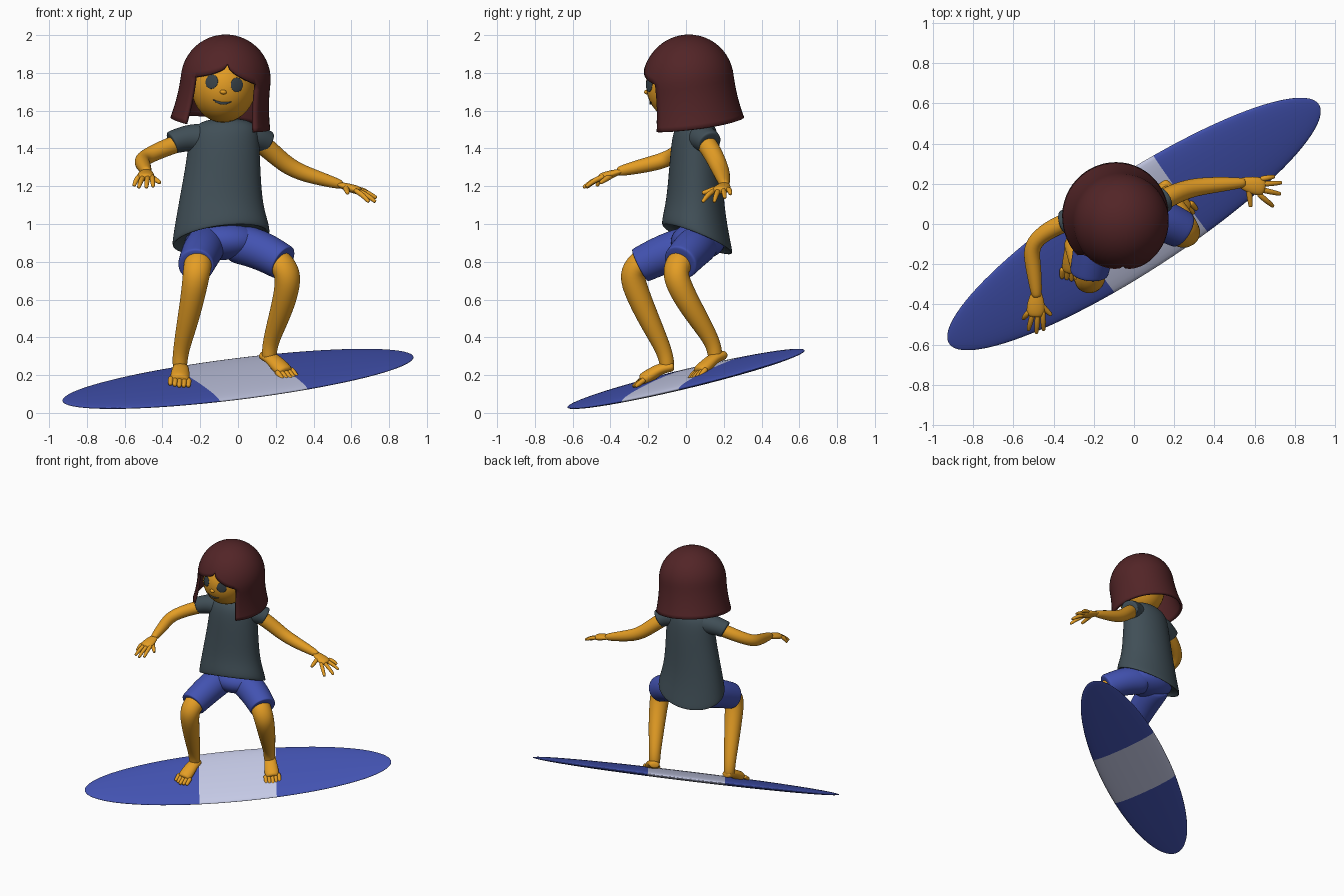
import bpy, bmesh, math
from mathutils import Vector, Matrix

cube = bpy.data.objects.get("Cube")
if cube:
    bpy.data.objects.remove(cube)


def material(name, rgb):
    m = bpy.data.materials.new(name)
    m.use_nodes = True
    m.diffuse_color = (*rgb, 1)
    m.node_tree.nodes["Principled BSDF"].inputs["Base Color"].default_value = (*rgb, 1)
    return m


BLUE = material("blue", (0.055, 0.085, 0.44))
PALE = material("pale lavender", (0.55, 0.58, 0.78))
GREY = material("slate grey", (0.052, 0.078, 0.095))
SKIN = material("golden skin", (0.78, 0.34, 0.018))
HAIR = material("dark auburn", (0.085, 0.018, 0.02))
DARK = material("charcoal", (0.04, 0.055, 0.065))
X, Y, Z = Vector((1, 0, 0)), Vector((0, 1, 0)), Vector((0, 0, 1))


def finish(bm, name, mats, subsurf=0, matrix=None):
    bmesh.ops.recalc_face_normals(bm, faces=bm.faces)
    for f in bm.faces:
        f.smooth = True
    me = bpy.data.meshes.new(name)
    bm.to_mesh(me)
    bm.free()
    for m in mats:
        me.materials.append(m)
    ob = bpy.data.objects.new(name, me)
    bpy.context.collection.objects.link(ob)
    if matrix:
        ob.matrix_world = matrix
    if subsurf:
        mod = ob.modifiers.new("smooth", "SUBSURF")
        mod.levels = mod.render_levels = subsurf
    return ob


def skin_rings(bm, rings):
    """Bridge vertex rings into a closed tube with capped ends."""
    n = len(rings[0])
    for a, b in zip(rings, rings[1:]):
        for i in range(n):
            bm.faces.new((a[i], a[(i + 1) % n], b[(i + 1) % n], b[i]))
    bm.faces.new(rings[0])
    bm.faces.new(rings[-1])


def tube_mesh(path, radii, ref=Z, squash=1.0, cap=0.5, sides=10):
    pts, radii = [Vector(p) for p in path], list(radii)
    first, last = (pts[0] - pts[1]).normalized(), (pts[-1] - pts[-2]).normalized()
    tans = [-first] + [(b - a).normalized() for a, b in zip(pts, pts[2:])] + [last]
    # extra end rings: a small cap value gives a blunt cuff, a larger one a rounded tip
    pts = [pts[0] + first * radii[0] * cap] + pts + [pts[-1] + last * radii[-1] * cap]
    tans = [tans[0]] + tans + [tans[-1]]
    radii = [radii[0] * 0.7] + radii + [radii[-1] * 0.7]
    bm, rings = bmesh.new(), []
    for p, t, r in zip(pts, tans, radii):
        side = t.cross(ref).normalized()
        up = side.cross(t)
        ring = []
        for i in range(sides):
            a = math.tau * i / sides
            ring.append(bm.verts.new(p + r * (side * math.cos(a) + up * squash * math.sin(a))))
        rings.append(ring)
    skin_rings(bm, rings)
    return bm


def tube(name, mat, path, radii, matrix=None, **kw):
    return finish(tube_mesh(path, radii, **kw), name, [mat], 2, matrix)


def ball(name, mat, centre, radii, matrix=None, turn=None):
    bm = bmesh.new()
    bmesh.ops.create_uvsphere(bm, u_segments=32, v_segments=20, radius=1)
    local = Matrix.Translation(centre) @ (turn or Matrix()) @ Matrix.Diagonal((*radii, 1))
    bmesh.ops.transform(bm, matrix=local, verts=bm.verts)
    return finish(bm, name, [mat], 0, matrix)


# Surfboard: tilted long ellipse with a pale band in the middle
along = Vector((0.839, 0.545, 0.118)).normalized()
normal = Vector((0.106, -0.38, 1)).normalized()
normal = (normal - along * normal.dot(along)).normalized()
middle, half, width, band = Vector((0, 0, 0.18)), 1.103, 0.257, 0.278
steps = sorted([half * math.sin(math.pi * i / 48) for i in range(-23, 24)] + [-band, band])
bm = tube_mesh([middle + along * s for s in steps],
               [width * math.sqrt(1 - (s / half) ** 2) for s in steps],
               ref=normal, squash=0.11, cap=0.1, sides=32)
for f in bm.faces:
    f.material_index = int(abs((f.calc_center_median() - middle).dot(along)) < band)
finish(bm, "surfboard", [BLUE, PALE])

# Shirt body: height, centre x, centre y, half width, half depth, hem slant
SHIRT = [(1.56, -.06, .05, .065, .055, 0), (1.54, -.06, .05, .14, .085, 0),
         (1.50, -.07, .05, .18, .115, 0), (1.42, -.075, .05, .19, .13, 0),
         (1.3, -.08, .05, .2, .14, 0), (1.1, -.095, .05, .225, .155, .4),
         (.97, -.09, .055, .255, .182, .9), (.92, -.09, .06, .262, .19, 1),
         (.915, -.09, .06, .25, .18, 1), (.96, -.09, .06, .22, .155, 1)]
bm, rings = bmesh.new(), []
for z, cx, cy, rx, ry, slant in SHIRT:
    ring = []
    for i in range(24):
        a = math.tau * i / 24
        dx, dy = rx * math.cos(a), ry * math.sin(a)
        ring.append(bm.verts.new((cx + dx, cy + dy, z + slant * (0.13 * dx - 0.4 * dy))))
    rings.append(ring)
skin_rings(bm, rings)
finish(bm, "shirt", [GREY], 2)

# Sleeves
tube("right_sleeve", GREY, [(-.13, .05, 1.45), (-.25, .04, 1.462), (-.34, .01, 1.435), (-.35, .007, 1.43)],
     [.085, .077, .066, .066], cap=0.02)
tube("left_sleeve", GREY, [(0, .06, 1.45), (.08, .085, 1.462), (.143, .122, 1.435), (.15, .126, 1.43)],
     [.085, .08, .07, .07], cap=0.02)

# Arms
tube("right_arm", SKIN, [(-.22, .05, 1.46), (-.37, 0, 1.41), (-.47, -.06, 1.365), (-.515, -.12, 1.335),
                         (-.5, -.22, 1.31), (-.485, -.35, 1.28)], [.05, .05, .045, .045, .042, .03])
tube("left_arm", SKIN, [(.06, .07, 1.47), (.16, .13, 1.4), (.27, .18, 1.295), (.4, .195, 1.25),
                        (.54, .205, 1.21)], [.055, .056, .05, .043, .028])


def hand(name, wrist, knuckles, across, tips, thumb):
    """Flat palm, four fingers fanned over the knuckle line, and a thumb."""
    w, k, c = Vector(wrist), Vector(knuckles), Vector(across)
    tube(name + "_palm", SKIN, [w, w.lerp(k, .5), k], [.028, .046, .05], squash=0.5)
    for i, tip in enumerate(tips):
        base, tip = k + c * (i - 1.5) / 1.5, Vector(tip)
        bend = base.lerp(tip, .55) + Z * .008
        tube(f"{name}_finger_{i + 1}", SKIN, [base, bend, tip], [.015, .015, .011], sides=8)
    root = w.lerp(k, .4)
    tube(name + "_thumb", SKIN, [root, root.lerp(Vector(thumb), .6), thumb], [.02, .016, .012], sides=8)


hand("right_hand", (-.485, -.34, 1.28), (-.49, -.44, 1.25), (.036, 0, 0),
     [(-.55, -.47, 1.205), (-.525, -.525, 1.195), (-.485, -.54, 1.195), (-.45, -.525, 1.2)],
     (-.415, -.45, 1.22))
hand("left_hand", (.53, .205, 1.21), (.63, .185, 1.18), (-.006, -.04, -.004),
     [(.695, .235, 1.16), (.73, .205, 1.14), (.725, .15, 1.12), (.69, .09, 1.12)],
     (.58, .09, 1.165))

# Shorts
ball("shorts_seat", BLUE, (-.08, .065, .91), (.2, .145, .1))
tube("right_shorts_leg", BLUE, [(-.16, .09, .9), (-.19, -.08, .86), (-.222, -.235, .785), (-.223, -.245, .78)],
     [.11, .112, .1, .1], ref=X, cap=0.02, sides=12)
tube("left_shorts_leg", BLUE, [(-.03, .08, .9), (.1, .04, .875), (.232, -.025, .8), (.24, -.03, .795)],
     [.11, .112, .1, .1], ref=X, cap=0.02, sides=12)

# Legs
tube("right_leg", SKIN, [(-.2, -.15, .835), (-.213, -.25, .79), (-.22, -.295, .735), (-.24, -.25, .61),
                         (-.272, -.18, .46), (-.305, -.11, .32), (-.308, -.1, .25)],
     [.075, .08, .076, .068, .058, .043, .043], ref=X)
tube("left_leg", SKIN, [(.16, .01, .83), (.235, -.045, .79), (.27, -.06, .725), (.25, -.005, .61),
                        (.212, .07, .49), (.17, .145, .37), (.165, .155, .3)],
     [.075, .08, .076, .068, .058, .043, .043], ref=X)


def foot(name, heel, ball_of_foot):
    h, b = Vector(heel), Vector(ball_of_foot)
    step = b - h
    side = step.cross(normal).normalized()
    tube(name, SKIN, [h, h.lerp(b, .35) + normal * .016, h.lerp(b, .7) + normal * .006, b],
         [.042, .046, .054, .055], ref=normal, squash=0.68, cap=0.3)
    for i in range(5):
        root = b + side * (i - 2) * .024
        tip = root + step.normalized() * (.062 - .007 * abs(i - 2)) - normal * .012
        tube(f"{name}_toe_{i + 1}", SKIN, [root, root.lerp(tip, .6), tip], [.016, .015, .012], sides=8)


foot("right_foot", (-.303, -.075, .245), (-.308, -.225, .178))
foot("left_foot", (.14, .195, .305), (.245, .075, .222))

# Head, in its own tilted frame
HEAD = (Matrix.Translation((-.065, .015, 1.765))
        @ Matrix.Rotation(math.radians(7), 4, 'Y') @ Matrix.Rotation(math.radians(7), 4, 'X'))
C, R = Vector((-.005, -.035, -.03)), Vector((.172, .195, .195))
tube("neck", SKIN, [(-.06, .045, 1.5), (-.062, .03, 1.56), (-.065, .015, 1.64)], [.062, .058, .06], ref=X)
ball("head", SKIN, C, R, HEAD)


def on_face(x, z):
    """Point and outward normal on the front of the head."""
    u, w = x / R.x, (z - C.z) / R.z
    v = -math.sqrt(1 - u * u - w * w)
    return (Vector((C.x + x, C.y + R.y * v, z)), Vector((u / R.x, v / R.y, w / R.z)).normalized())


for label, x in (("right", -.067), ("left", .067)):
    p, n = on_face(x, .005)
    ball(label + "_eye", DARK, p, (.036, .038, .006), HEAD, n.to_track_quat('Z', 'Y').to_matrix().to_4x4())
ball("nose", SKIN, on_face(0, -.04)[0], (.018, .014, .012), HEAD)
smile = [on_face(x, -.103 + 6 * x * x)[0] for x in (-.048, -.024, 0, .024, .048)]
tube("mouth", DARK, smile, [.003, .007, .009, .007, .003], HEAD, sides=8)

# Hair: dome flaring into a bob, with a parted fringe over the open face
EDGE, FRINGE_END, TOP = math.radians(43), 0.48, 0.04


def hair_point(theta, s):
    if s <= .5:
        r, z = .238 * math.sin(s * math.pi), .238 * math.cos(s * math.pi)
    else:
        q = s * 2 - 1
        r, z = .238 + .028 * q * q, -.235 * q
    front = max(0, math.cos(theta)) ** 2
    r *= 1 + .06 * front * min(1, s * 2) ** 3
    return Vector((r * math.sin(theta), -r * math.cos(theta), z))


def hair_sheet(bm, angles, rows):
    grid = [[bm.verts.new(hair_point(t, s)) for s in rows(t)] for t in angles]
    for a, b in zip(grid, grid[1:]):
        for j in range(len(a) - 1):
            bm.faces.new((a[j], a[j + 1], b[j + 1], b[j]))


def fringe_rows(theta):
    end = .345 + (FRINGE_END - .345) * min(1, abs(theta) / EDGE) ** .55
    return [end * j / 12 for j in range(13)]


def bob_rows(theta):
    return fringe_rows(EDGE) + [FRINGE_END + (1 - FRINGE_END) * j / 10 for j in range(1, 11)]


bm = bmesh.new()
hair_sheet(bm, [EDGE * i / 12 for i in range(-12, 13)], fringe_rows)
hair_sheet(bm, [EDGE + (math.tau - 2 * EDGE) * i / 40 for i in range(41)], bob_rows)
bmesh.ops.remove_doubles(bm, verts=bm.verts, dist=0.0005)
hair = finish(bm, "hair", [HAIR], 0, HEAD)
shell = hair.modifiers.new("thickness", "SOLIDIFY")
shell.thickness, shell.offset = 0.018, -1
